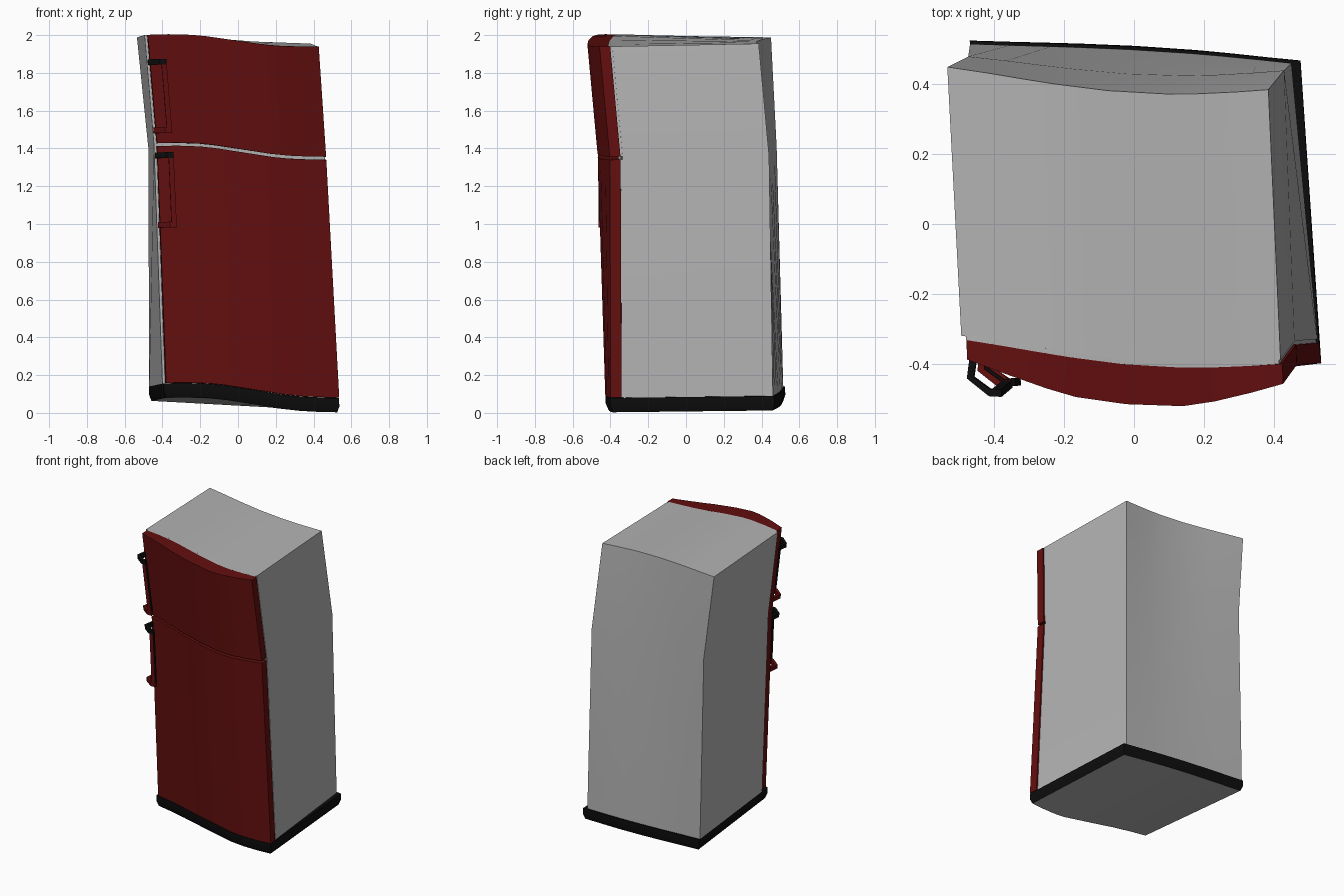
import bpy, bmesh, math
from mathutils import Vector

if "Cube" in bpy.data.objects:
    bpy.data.objects.remove(bpy.data.objects["Cube"])


def material(name, rgb):
    m = bpy.data.materials.new(name)
    m.use_nodes = True
    m.diffuse_color = (*rgb, 1)
    m.node_tree.nodes["Principled BSDF"].inputs["Base Color"].default_value = (*rgb, 1)
    return m


GREY = material("cabinet grey", (0.45, 0.45, 0.45))
RED = material("door red", (0.125, 0.0045, 0.0045))
BLACK = material("trim black", (0.004, 0.004, 0.004))

# Cartoon-bent cabinet: corners front -x, front +x, back -x, back +x per level
LEVELS = [[Vector(c) for c in level] for level in (
    [(-.40, -.28, .155), (.525, -.33, .08), (-.47, .515, .14), (.45, .46, .09)],
    [(-.445, -.285, 1.42), (.46, -.335, 1.35), (-.475, .48, 1.405), (.43, .44, 1.36)],
    [(-.495, -.32, 2.0), (.42, -.39, 1.94), (-.535, .45, 1.988), (.385, .385, 1.955)],
)]
BOW = (.012, -.03, -.036)


def bend(u, v, w):
    """Map across, depth and height coordinates into the bent cabinet."""
    i = 1 if w > 1 else 0
    t = w - i

    def spot(c):
        return c[0].lerp(c[1], u).lerp(c[2].lerp(c[3], u), v)

    p = spot(LEVELS[i]).lerp(spot(LEVELS[i + 1]), t)
    k = min(max(u, 0), 1)
    p.y += (BOW[i] * (1 - t) + BOW[i + 1] * t) * math.sin(math.pi * k ** 1.2)
    wave = .013 * math.sin(2 * math.pi * k) + .005 * math.sin(math.pi * k)
    p.z += wave * min(max(1 - v, 0), 1)
    return p


def slab(name, front, back, rows, mats, taper=1, rule=None):
    """Closed solid between a front and a back outline, stacked over rows."""
    bm = bmesh.new()
    loop = front + back[::-1]
    rings = []
    for r, w in enumerate(rows):
        s = taper if r == 0 else 1
        rings.append([bm.verts.new(bend(.5 + (u - .5) * s, .45 + (v - .45) * s, w))
                      for u, v in loop])
    n = len(loop)
    for a, b in zip(rings, rings[1:]):
        for i in range(n):
            j = (i + 1) % n
            bm.faces.new((a[i], a[j], b[j], b[i]))
    for ring in (rings[0], rings[-1]):
        for i in range(len(front) - 1):
            bm.faces.new((ring[i], ring[i + 1], ring[n - 2 - i], ring[n - 1 - i]))
    bmesh.ops.recalc_face_normals(bm, faces=bm.faces)
    if rule:
        for f in bm.faces:
            f.material_index = int(rule(f.normal))
    me = bpy.data.meshes.new(name)
    bm.to_mesh(me)
    bm.free()
    for m in mats:
        me.materials.append(m)
    me.shade_smooth()
    me.set_sharp_from_angle(angle=math.radians(30))
    ob = bpy.data.objects.new(name, me)
    bpy.context.scene.collection.objects.link(ob)
    return ob


COLUMNS = [0, .12, .25, .34, .5, .68, .78, .9, 1]


def bulge(u):
    """Door thickness across the width."""
    return .087 + .075 * min(1, math.sin(math.pi * u) * 1.1)


def across(lo, hi, depth):
    return [(lo + (hi - lo) * u, depth(u)) for u in COLUMNS]


# Cabinet
slab("cabinet", across(0, 1, lambda u: 0), across(0, 1, lambda u: 1), [0, 1, 2], [GREY])

# Plinth with a grey underside
slab("plinth", across(0, 1.003, lambda u: -bulge(u)), across(0, 1.03, lambda u: 1.012),
     [-.06, -.035, 0], [BLACK, GREY], taper=.975, rule=lambda n: n.z < -.9)

# Doors with their pale seals
for name, low, high in (("lower", .002, .993), ("upper", 1.012, 2.0)):
    slab(name + "_door", across(.015, 1.005, lambda u: -bulge(u)),
         across(.015, 1.005, lambda u: -.014), [low, high], [RED])
    slab(name + "_seal", across(.015, .995, lambda u: -.014),
         across(.015, .995, lambda u: .005), [low, high], [GREY])

# Handles: hooked brackets above and below an upright bar
OUTER = [(.012, -.075), (-.002, -.17), (.065, -.225), (.105, -.22)]
INNER = [(.034, -.075), (.02, -.162), (.07, -.198), (.105, -.192)]
for name, low, high, thick in (("lower", .65, .965, .024), ("upper", 1.1, 1.775, .052)):
    slab(name + "_handle_top", OUTER, INNER, [high - thick, high], [BLACK])
    slab(name + "_handle_foot", OUTER, INNER, [low, low + thick], [RED])
    slab(name + "_handle_bar", [(.075, -.225), (.105, -.22)], [(.075, -.197), (.105, -.192)],
         [low + thick, high - thick], [BLACK, RED], rule=lambda n: n.y < -.5)
